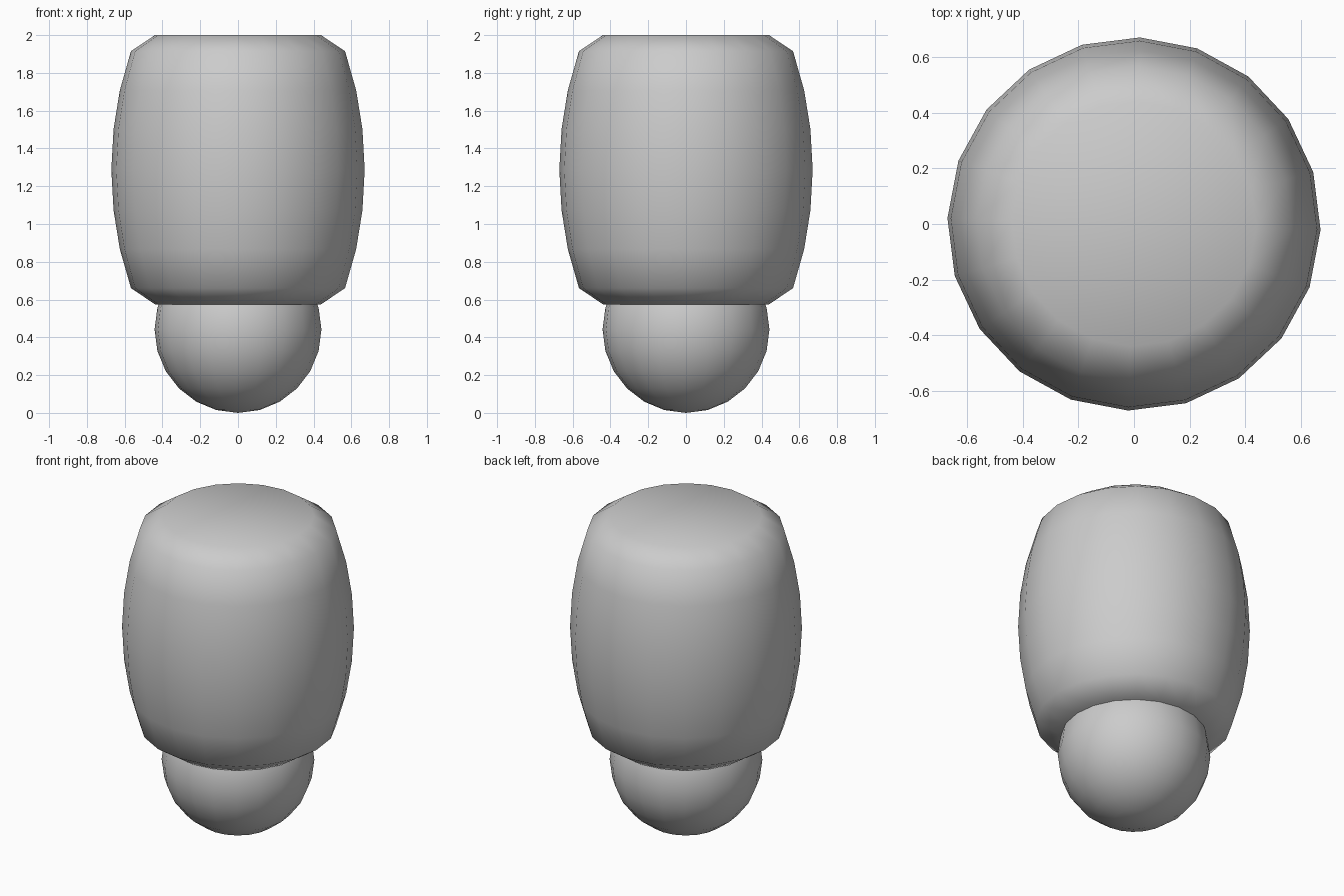
import bpy
import bmesh
import math

SIDES = 20
TURN = math.radians(-1.8)

cube = bpy.data.objects.get("Cube")
if cube:
    bpy.data.objects.remove(cube, do_unlink=True)

grey = bpy.data.materials.new("plain_grey")
grey.use_nodes = True
colour = (0.6, 0.6, 0.6, 1)
grey.diffuse_color = colour
grey.node_tree.nodes["Principled BSDF"].inputs["Base Color"].default_value = colour


def finish(bm, name):
    """Turn a bmesh into a smooth shaded grey object."""
    bmesh.ops.recalc_face_normals(bm, faces=bm.faces)
    for face in bm.faces:
        face.smooth = True
    mesh = bpy.data.meshes.new(name)
    bm.to_mesh(mesh)
    bm.free()
    mesh.materials.append(grey)
    obj = bpy.data.objects.new(name, mesh)
    bpy.context.collection.objects.link(obj)
    return obj


# Barrel body: half profile mirrored about its middle, then revolved
middle = 1.2875
half = [(0, 0.7125), (0.44, 0.7125), (0.567, 0.627), (0.626, 0.42), (0.659, 0.215)]
profile = [(r, middle + h) for r, h in half]
profile.append((0.671, middle))
profile += [(r, middle - h) for r, h in reversed(half)]

bm = bmesh.new()
points = [bm.verts.new((r * math.cos(TURN), r * math.sin(TURN), z)) for r, z in profile]
edges = [bm.edges.new(pair) for pair in zip(points, points[1:])]
bmesh.ops.spin(bm, geom=points + edges, cent=(0, 0, 0), axis=(0, 0, 1),
               angle=math.tau, steps=SIDES, use_merge=True)
bmesh.ops.remove_doubles(bm, verts=bm.verts, dist=0.0005)
finish(bm, "barrel_body")

# Ball foot, sunk into the underside of the barrel
bm = bmesh.new()
bmesh.ops.create_uvsphere(bm, u_segments=SIDES, v_segments=12, radius=0.442)
ball = finish(bm, "ball_foot")
ball.location.z = 0.442
ball.rotation_euler.z = TURN
